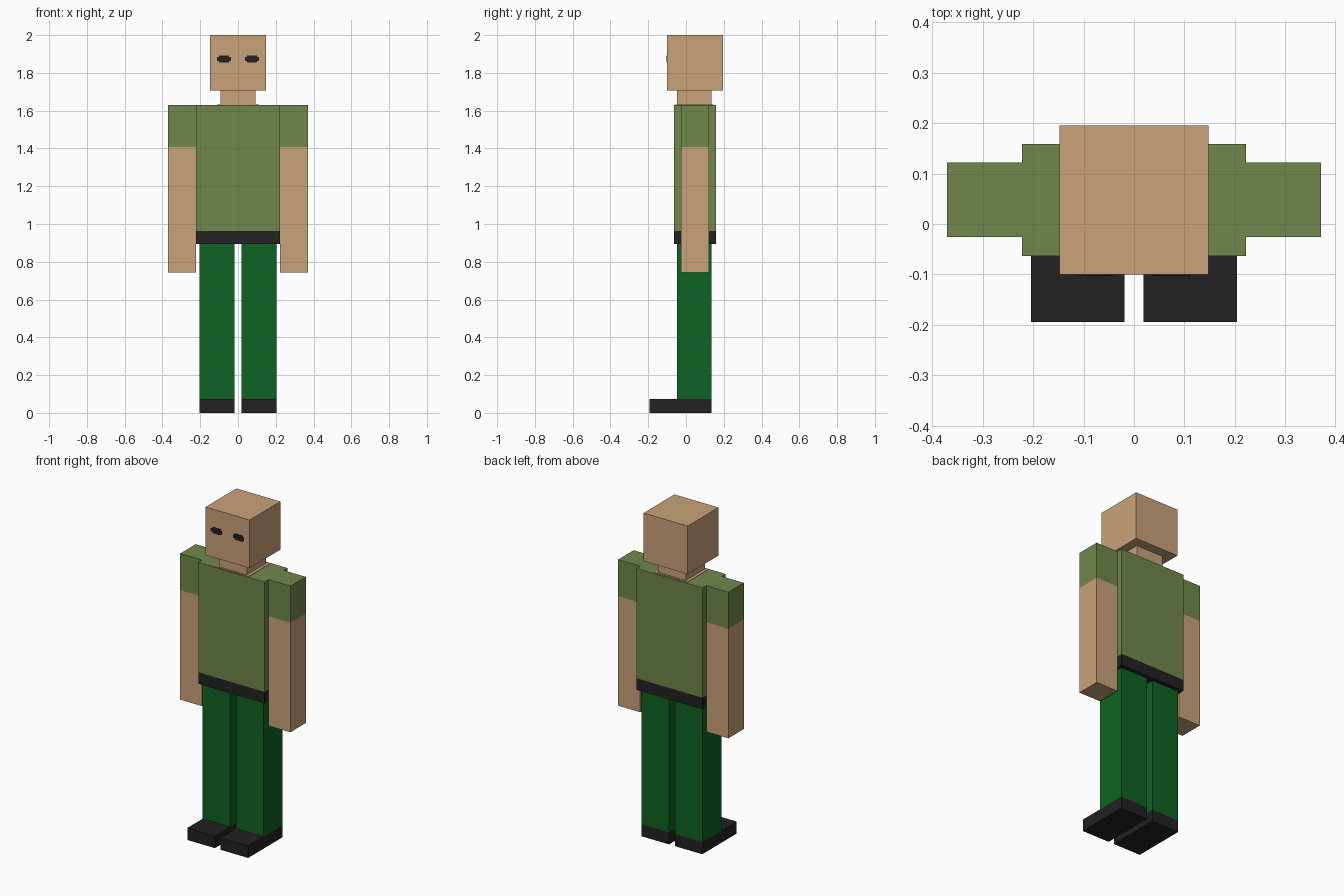
import bpy, bmesh
from mathutils import Vector

if "Cube" in bpy.data.objects:
    bpy.data.objects.remove(bpy.data.objects["Cube"], do_unlink=True)


def material(name, rgb):
    """Flat material from 0-255 sRGB values, stored as linear."""
    lin = [((c / 255 + 0.055) / 1.055) ** 2.4 if c > 10 else c / 255 / 12.92 for c in rgb]
    mat = bpy.data.materials.new(name)
    mat.use_nodes = True
    bsdf = mat.node_tree.nodes["Principled BSDF"]
    bsdf.inputs["Base Color"].default_value = (*lin, 1)
    bsdf.inputs["Roughness"].default_value = 0.9
    mat.diffuse_color = (*lin, 1)
    return mat


SKIN = material("skin", (201, 163, 122))
SHIRT = material("olive_shirt", (113, 135, 75))
TROUSERS = material("green_trousers", (15, 99, 35))
BLACK = material("black", (34, 34, 34))


def finish(name, bm, mats):
    bmesh.ops.recalc_face_normals(bm, faces=bm.faces)
    mesh = bpy.data.meshes.new(name)
    bm.to_mesh(mesh)
    bm.free()
    for m in mats:
        mesh.materials.append(m)
    obj = bpy.data.objects.new(name, mesh)
    bpy.context.collection.objects.link(obj)
    return obj


def box(name, x, y, z, mats, split=None):
    """Box from (min, max) ranges; faces above height split get the second material."""
    bm = bmesh.new()
    bmesh.ops.create_cube(bm, size=1)
    lo, hi = Vector((x[0], y[0], z[0])), Vector((x[1], y[1], z[1]))
    for v in bm.verts:
        v.co = (lo + hi) / 2 + v.co * (hi - lo)
    if split:
        bmesh.ops.bisect_plane(bm, geom=bm.verts[:] + bm.edges[:] + bm.faces[:],
                               plane_co=(0, 0, split), plane_no=(0, 0, 1))
        for f in bm.faces:
            f.material_index = int(f.calc_center_median().z > split)
    return finish(name, bm, mats)


def eye(name, cx, cz, y):
    """Thin plate with stepped corners."""
    quarter = [(0.037, 0.010), (0.026, 0.010), (0.026, 0.018)]
    outline = (quarter + [(-a, b) for a, b in reversed(quarter)]
               + [(-a, -b) for a, b in quarter] + [(a, -b) for a, b in reversed(quarter)])
    bm = bmesh.new()
    face = bm.faces.new([bm.verts.new((cx + a, y, cz + b)) for a, b in outline])
    ext = bmesh.ops.extrude_face_region(bm, geom=[face])
    for v in ext["geom"]:
        if isinstance(v, bmesh.types.BMVert):
            v.co.y -= 0.003
    return finish(name, bm, [BLACK])


# Head, neck and open collar
box("head", (-0.148, 0.148), (-0.1, 0.195), (1.708, 2.0), [SKIN])
box("neck", (-0.093, 0.093), (-0.048, 0.135), (1.63, 1.71), [SKIN])
box("collar_opening", (-0.111, 0.111), (-0.055, 0.145), (1.629, 1.632), [SKIN])

# Torso with the belt as its lowest band
box("torso", (-0.222, 0.222), (-0.063, 0.158), (0.893, 1.63), [BLACK, SHIRT], 0.963)

# Paired parts
for side, s in (("left", 1), ("right", -1)):
    def span(a, b):
        return tuple(sorted((s * a, s * b)))
    box(side + "_arm", span(0.222, 0.37), (-0.026, 0.122), (0.743, 1.63), [SKIN, SHIRT], 1.408)
    box(side + "_leg", span(0.019, 0.204), (-0.048, 0.135), (0.073, 0.893), [TROUSERS])
    box(side + "_shoe", span(0.019, 0.204), (-0.194, 0.135), (0, 0.073), [BLACK])
    eye(side + "_eye", s * 0.074, 1.874, -0.1)
